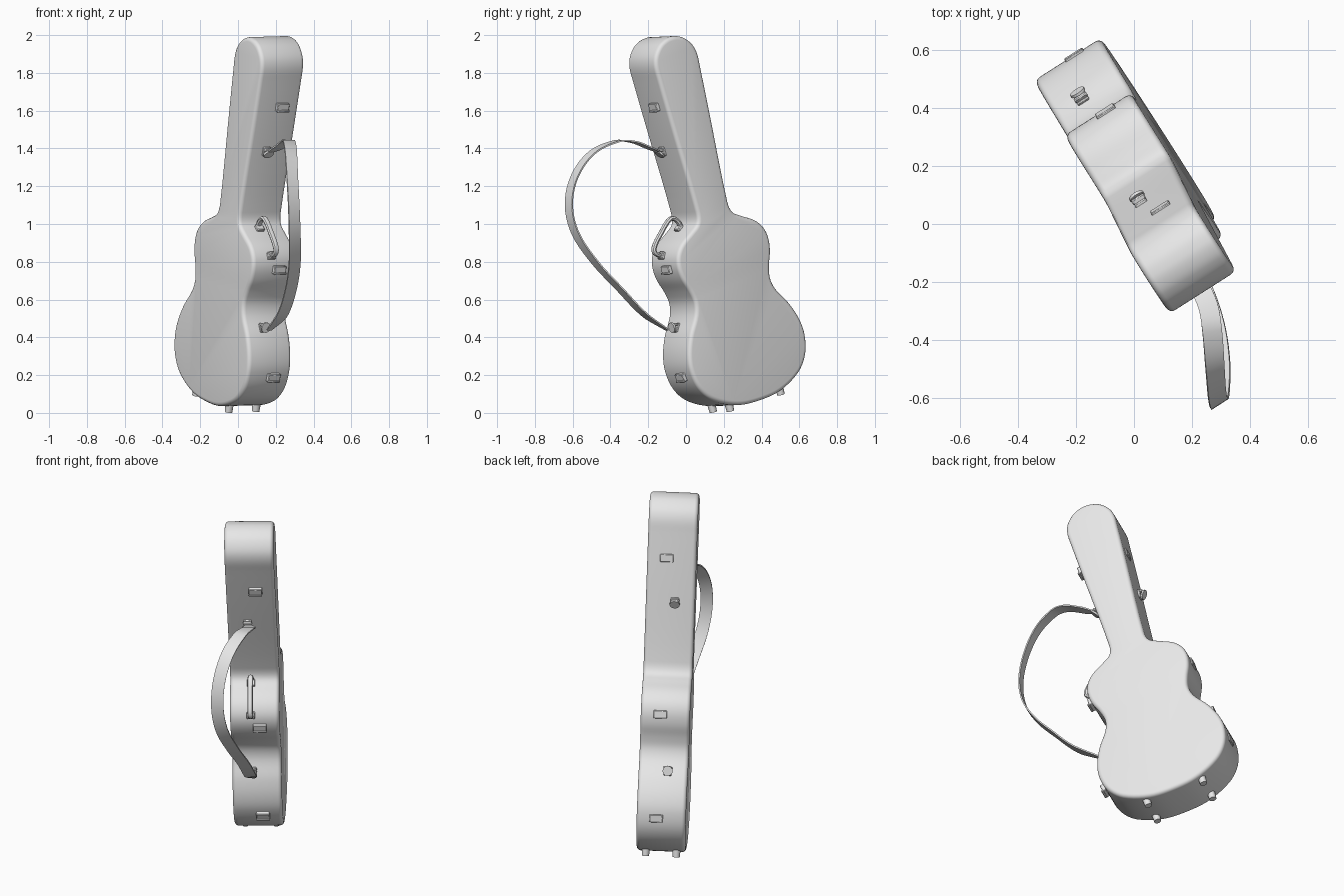
import bpy, bmesh, math
from mathutils import Vector, Matrix
from mathutils.geometry import interpolate_bezier

cube = bpy.data.objects.get("Cube")
if cube:
    bpy.data.objects.remove(cube)

# One plain grey for everything
grey = bpy.data.materials.new("plain_grey")
grey.use_nodes = True
grey.diffuse_color = (0.8, 0.8, 0.8, 1)
grey.node_tree.nodes["Principled BSDF"].inputs["Base Color"].default_value = (0.8, 0.8, 0.8, 1)

# Leaning frame of the case: x = width, y = thickness, z = length
wide, thick = Vector((0.543, -0.84, 0)), Vector((0.84, 0.543, 0))
up = (wide * 0.274 - thick * 0.027 + Vector((0, 0, 1))).normalized()
ty = (thick - up * thick.dot(up)).normalized()
tx = ty.cross(up)
CASE = Matrix.Translation((-0.071, 0.336, 0)) @ Matrix((tx, ty, up)).transposed().to_4x4()
HALF = 0.136


def add(name, bm, matrix=CASE, angle=40):
    bmesh.ops.recalc_face_normals(bm, faces=bm.faces[:])
    mesh = bpy.data.meshes.new(name)
    bm.to_mesh(mesh)
    bm.free()
    mesh.materials.append(grey)
    obj = bpy.data.objects.new(name, mesh)
    bpy.context.scene.collection.objects.link(obj)
    obj.matrix_world = matrix
    bpy.ops.object.select_all(action='DESELECT')
    obj.select_set(True)
    bpy.context.view_layer.objects.active = obj
    bpy.ops.object.shade_smooth_by_angle(angle=math.radians(angle))
    return obj


def smooth(points, closed=False, steps=5):
    """Rounded path through the points, with handles scaled to each span."""
    p, n = [Vector(q) for q in points], len(points)
    tan = []
    for i in range(n):
        a, b = (p[i - 1], p[(i + 1) % n]) if closed else (p[max(i - 1, 0)], p[min(i + 1, n - 1)])
        tan.append((b - a).normalized())
    out = []
    for i in range(n if closed else n - 1):
        j = (i + 1) % n
        h = (p[j] - p[i]).length / 3
        out += interpolate_bezier(p[i], p[i] + tan[i] * h, p[j] - tan[j] * h, p[j], steps + 1)[:-1]
    return out if closed else out + [p[-1]]


def sweep(bm, path, section, side, taper=lambda t: 1):
    """Run a closed section along a path, keeping its width along side."""
    rings = []
    for i, p in enumerate(path):
        t = (path[min(i + 1, len(path) - 1)] - path[max(i - 1, 0)]).normalized()
        s = (side - t * side.dot(t)).normalized()
        n, k = t.cross(s), taper(i / (len(path) - 1))
        rings.append([bm.verts.new(p + s * a * k + n * b) for a, b in section])
    for r, q in zip(rings, rings[1:]):
        for i in range(len(r)):
            j = (i + 1) % len(r)
            bm.faces.new((r[i], r[j], q[j], q[i]))
    bm.faces.new(rings[0])
    bm.faces.new(rings[-1])


def box(bm, matrix, size, offset=(0, 0, 0), bevel=0.004):
    made = bmesh.ops.create_cube(bm, size=1, matrix=matrix @ Matrix.Translation(offset) @ Matrix.Diagonal((*size, 1)))
    edges = list({e for v in made["verts"] for e in v.link_edges})
    bmesh.ops.bevel(bm, geom=edges, offset=bevel, segments=1, affect='EDGES')


# Case shell: mirrored half outline, extruded, with rounded rims
half = [(0.14, 0.078), (0.28, 0.142), (0.35, 0.225), (0.375, 0.33), (0.363, 0.42),
        (0.324, 0.513), (0.265, 0.605), (0.249, 0.67), (0.262, 0.735), (0.29, 0.81),
        (0.298, 0.88), (0.282, 0.94), (0.24, 0.99), (0.165, 1.035), (0.117, 1.07),
        (0.104, 1.13), (0.128, 1.62), (0.139, 1.86)]
half += [(0.141 * math.cos(a), 1.92 + 0.141 * math.sin(a)) for a in (0.1, 0.5, 0.95, 1.3)]
right = [(a, 0, l) for a, l in half]
left = [(-a, 0, l) for a, l in reversed(half)]
outline = smooth([(0, 0, 0.064)] + right + [(0, 0, 2.061)] + left, closed=True)

bm = bmesh.new()
base = bm.faces.new([bm.verts.new((p.x, -HALF, p.z)) for p in outline])
grown = bmesh.ops.extrude_face_region(bm, geom=[base], use_keep_orig=True)
bmesh.ops.translate(bm, vec=(0, 2 * HALF, 0), verts=[v for v in grown["geom"] if isinstance(v, bmesh.types.BMVert)])
bmesh.ops.recalc_face_normals(bm, faces=bm.faces[:])
rims = [e for e in bm.edges if e.calc_face_angle(0) > 1]
bmesh.ops.bevel(bm, geom=rims, offset=0.022, segments=4, profile=0.5, affect='EDGES')
add("case_shell", bm)


def on_side(length, sign, b):
    """Frame on the case side: X along thickness, Y along the outline, Z outward."""
    for p, q in zip(outline, outline[1:]):
        if p.x > 0 and p.z <= length < q.z:
            spot = p.lerp(q, (length - p.z) / (q.z - p.z))
            t = (q - p).normalized()
            y, z = Vector((t.x * sign, 0, t.z)), Vector((t.z * sign, 0, -t.x))
            m = Matrix((y.cross(z), y, z)).transposed().to_4x4()
            return Matrix.Translation((spot.x * sign, b, spot.z)) @ m


# Latches on the strap side, flatter hinges on the other
for sign, name, rise in ((1, "latch", 0.02), (-1, "hinge", 0.008)):
    for i, length in enumerate((0.298, 0.868, 1.716)):
        bm = bmesh.new()
        spot = on_side(length, sign, 0.028)
        box(bm, spot, (0.074, 0.044, rise * 2), bevel=0.003)
        if sign > 0:
            box(bm, spot, (0.074, 0.012, 0.014), (0, -0.018, rise), 0.003)
        add(f"{name}_{i + 1}", bm)

# Strap mounts: plate, clip bar and tilted ring disc, on both sides
for sign in (1, -1):
    for i, length in enumerate((0.55, 1.47)):
        bm = bmesh.new()
        spot = on_side(length, sign, -0.025)
        box(bm, spot, (0.045, 0.05, 0.024))
        box(bm, spot, (0.05, 0.014, 0.02), (0, 0.012, 0.018))
        tilt = Matrix.Translation((0, -0.008, 0.026)) @ Matrix.Rotation(0.6, 4, 'X')
        bmesh.ops.create_cone(bm, cap_ends=True, segments=16, radius1=0.028, radius2=0.028,
                              depth=0.01, matrix=spot @ tilt)
        add(f"strap_mount_{'right' if sign < 0 else 'left'}_{i + 1}", bm)

# Carrying handle with end plates
circle = [(math.cos(k * math.pi / 4), math.sin(k * math.pi / 4)) for k in range(8)]
bm = bmesh.new()
grip = smooth([(0.125, -0.02, 1.055), (0.145, -0.02, 1.1), (0.18, -0.02, 1.115), (0.26, -0.02, 1.055),
               (0.318, -0.02, 0.998), (0.322, -0.02, 0.965), (0.275, -0.02, 0.935)], steps=4)
sweep(bm, grip, [(a * 0.016, b * 0.013) for a, b in circle], Vector((0, 1, 0)))
for length in (1.05, 0.94):
    box(bm, on_side(length, 1, -0.02), (0.046, 0.04, 0.03))
add("carrying_handle", bm)

# Shoulder strap, hanging in a loop out from the side
path = smooth([(0.165, -0.14, 1.38), (0.215, -0.2, 1.405), (0.255, -0.28, 1.435), (0.27, -0.37, 1.437),
               (0.28, -0.5, 1.375), (0.287, -0.59, 1.25), (0.295, -0.62, 1.1), (0.3, -0.585, 0.95),
               (0.3, -0.48, 0.795), (0.28, -0.35, 0.655), (0.235, -0.22, 0.52), (0.165, -0.1, 0.44)])
w, h = 0.034, 0.004
bm = bmesh.new()
sweep(bm, path, [(-w, -h), (w, -h), (w, h), (-w, h)], thick,
      lambda t: min(1, 0.45 + 8 * min(t, 1 - t)))
add("shoulder_strap", bm, Matrix.Identity(4))

# Four feet under the lower end
for a in (-0.165, 0.165):
    for b in (-0.085, 0.085):
        bm = bmesh.new()
        bmesh.ops.create_cone(bm, cap_ends=True, segments=12, radius1=0.02, radius2=0.023, depth=0.06,
                              matrix=Matrix.Translation((a, b, 0.082)))
        add(f"foot_{'right' if a < 0 else 'left'}_{'front' if b < 0 else 'back'}", bm)
